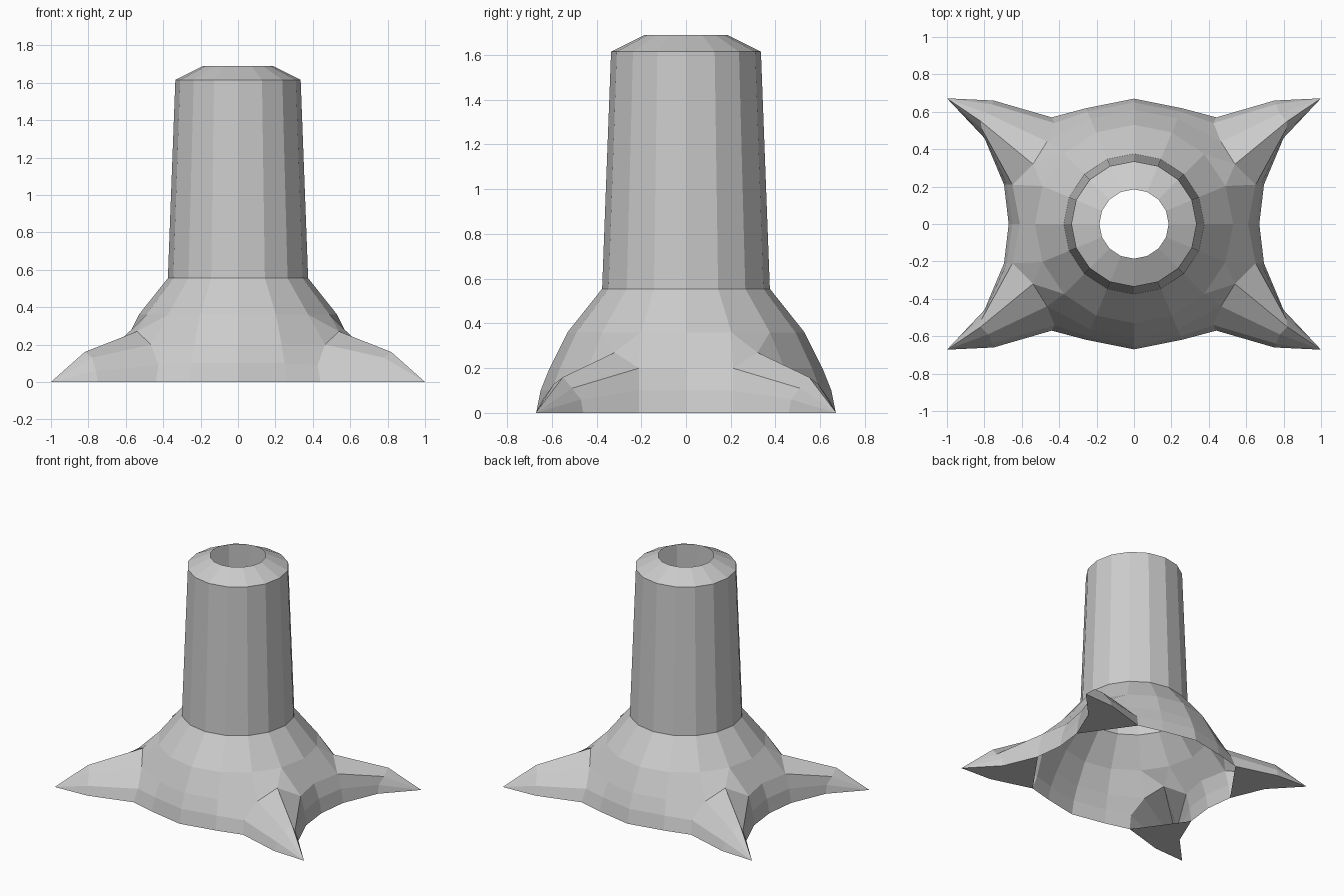
import bpy, bmesh
from math import sin, cos, pi

if "Cube" in bpy.data.objects:
    bpy.data.objects.remove(bpy.data.objects["Cube"])

SIDES = 16


def make_object(name, bm):
    bmesh.ops.recalc_face_normals(bm, faces=bm.faces)
    mesh = bpy.data.meshes.new(name)
    bm.to_mesh(mesh)
    bm.free()
    obj = bpy.data.objects.new(name, mesh)
    bpy.context.collection.objects.link(obj)
    return obj


def ring(bm, r, z, count, overrides={}):
    """Verts around z; single positions can be overridden by index."""
    pts = []
    for i in range(count):
        a = 2 * pi * i / SIDES
        co = overrides.get(i, (r * cos(a), r * sin(a), z))
        pts.append(bm.verts.new(co))
    return pts


def bridge(bm, a, b, closed=False):
    n = len(a)
    for i in range(n if closed else n - 1):
        j = (i + 1) % n
        bm.faces.new((a[i], a[j], b[j], b[i]))


# Column: slightly tapered open tube with a chamfered, open mouth
bm = bmesh.new()
rings = [ring(bm, r, z, SIDES) for r, z in
         [(0.375, 0.555), (0.335, 1.615), (0.185, 1.69)]]
for a, b in zip(rings, rings[1:]):
    bridge(bm, a, b, True)
make_object("column", bm)

# Flared base: one quarter of the dome, with the claw socket pulled outwards
bm = bmesh.new()
r0 = ring(bm, 0.67, 0, 5, {1: (0.695, 0.21, 0), 2: (0.44, 0.57, 0)})
r1 = ring(bm, 0.65, 0.1, 5, {1: (0.68, 0.21, 0.1), 2: (0.425, 0.54, 0.09)})
r2 = ring(bm, 0.61, 0.2, 5, {1: (0.65, 0.21, 0.2), 2: (0.465, 0.44, 0.2)})
r3 = ring(bm, 0.53, 0.36, 5)
r4 = ring(bm, 0.375, 0.555, 5)
crest = bm.verts.new((0.54, 0.32, 0.27))
for a, b in ((r0, r1), (r1, r2), (r2, r3)):
    bridge(bm, a[:2], b[:2])
    bridge(bm, a[2:], b[2:])
bridge(bm, r3, r4)
bm.faces.new((r2[1], crest, r3[1]))
bm.faces.new((crest, r3[2], r3[1]))
bm.faces.new((crest, r2[2], r3[2]))

# Claw: socket outline, a middle section and a pointed tip, flat underneath
root = [r0[2], r1[2], r2[2], crest, r2[1], r1[1], r0[1]]
mid = [bm.verts.new(co) for co in
       [(0.75, 0.66, 0), (0.76, 0.64, 0.06), (0.78, 0.59, 0.13),
        (0.82, 0.55, 0.16), (0.815, 0.51, 0.11), (0.80, 0.47, 0.06),
        (0.80, 0.46, 0)]]
tip = bm.verts.new((1.0, 0.672, 0))
bridge(bm, root, mid)
for a, b in zip(mid, mid[1:]):
    bm.faces.new((a, b, tip))
bm.faces.new((root[0], root[-1], mid[-1], mid[0]))
bm.faces.new((mid[0], mid[-1], tip))
base = make_object("clawed_base", bm)

# Mirror the quarter to all four corners
mirror = base.modifiers.new("mirror", 'MIRROR')
mirror.use_axis = (True, True, False)
mirror.use_clip = True
mirror.merge_threshold = 0.001
